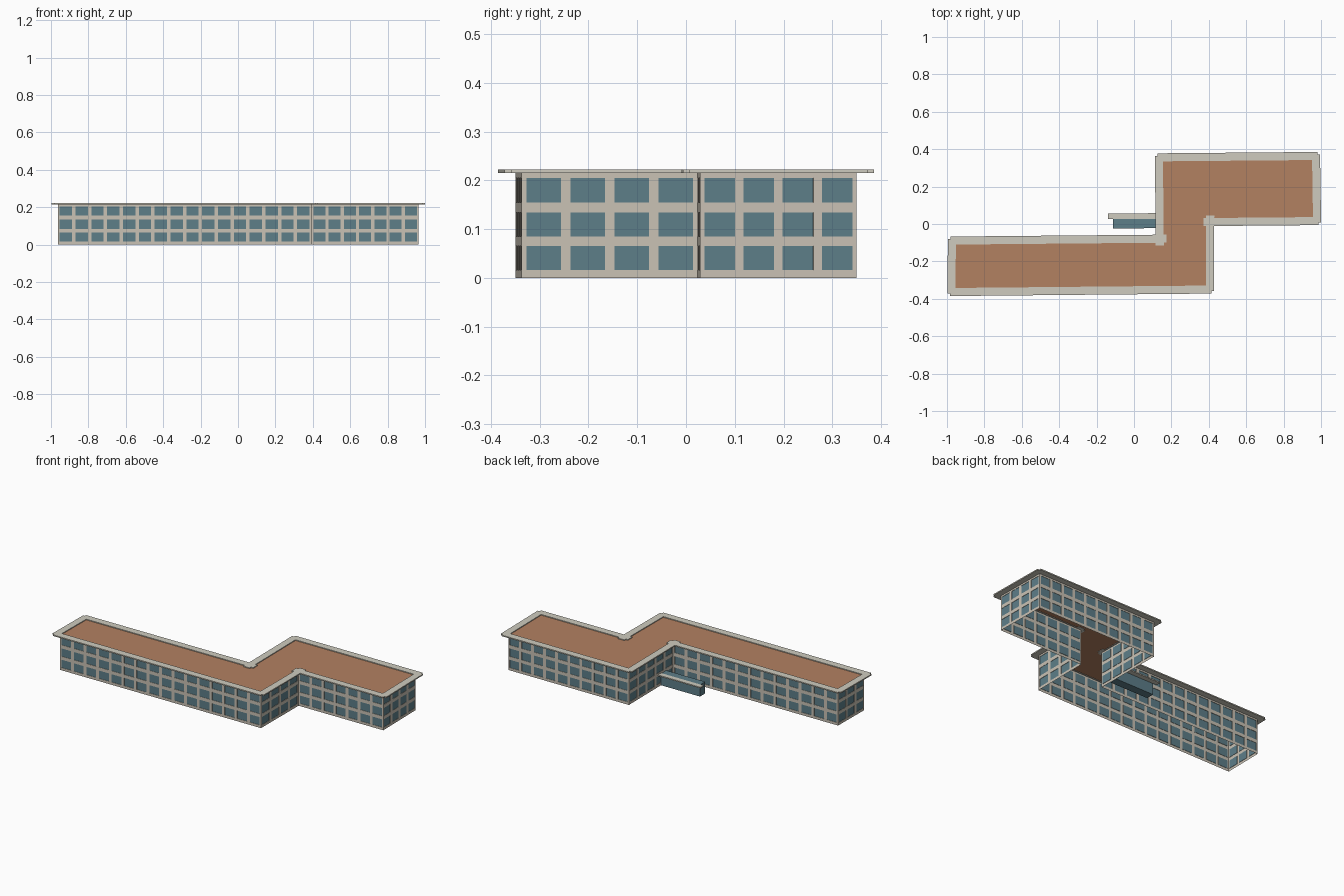
import bpy, bmesh
from mathutils import Vector

if "Cube" in bpy.data.objects:
    bpy.data.objects.remove(bpy.data.objects["Cube"])


def material(name, rgb):
    m = bpy.data.materials.new(name)
    m.diffuse_color = (*rgb, 1)
    m.use_nodes = True
    m.node_tree.nodes["Principled BSDF"].inputs["Base Color"].default_value = m.diffuse_color
    return m


STONE = material("stone", (0.59, 0.54, 0.46))
GLASS = material("glass", (0.11, 0.21, 0.25))
ROOF = material("roof_clay", (0.45, 0.22, 0.12))
TRIM = material("trim", (0.62, 0.60, 0.52))

# Wall footprint, counter-clockwise, with window bays along each wall
CORNERS = [Vector(p) for p in [(-0.963, -0.350), (0.392, -0.337), (0.394, 0.024), (0.965, 0.029),
                               (0.960, 0.350), (0.147, 0.343), (0.151, -0.092), (-0.960, -0.102)]]
BAYS = [16, 4, 7, 4, 10, 5, 13, 3]
LEVELS = [0, 0.016, 0.065, 0.085, 0.134, 0.155, 0.205, 0.217]
RECESS = 0.002


def finish(bm, name, mats):
    me = bpy.data.meshes.new(name)
    bm.to_mesh(me)
    bm.free()
    for m in mats:
        me.materials.append(m)
    ob = bpy.data.objects.new(name, me)
    bpy.context.collection.objects.link(ob)
    return ob


def prism(name, pts, z0, z1, mat):
    bm = bmesh.new()
    f = bm.faces.new([bm.verts.new((p[0], p[1], z0)) for p in pts])
    top = bmesh.ops.extrude_face_region(bm, geom=[f])
    vs = [v for v in top["geom"] if isinstance(v, bmesh.types.BMVert)]
    bmesh.ops.translate(bm, verts=vs, vec=(0, 0, z1 - z0))
    bmesh.ops.recalc_face_normals(bm, faces=bm.faces)
    return finish(bm, name, [mat])


def wall(name, a, b, bays):
    """Sheet wall with three rows of slightly recessed windows."""
    d = (b - a) / bays
    n = Vector((d.y, -d.x, 0)).normalized()
    cuts = [0]
    for i in range(bays):
        cuts += [i + 0.11, i + 0.89]
    cuts.append(bays)
    bm = bmesh.new()
    grid = [[bm.verts.new((*(a + d * c), z)) for z in LEVELS] for c in cuts]
    panes = []
    for i in range(len(cuts) - 1):
        for j in range(len(LEVELS) - 1):
            f = bm.faces.new((grid[i][j], grid[i + 1][j], grid[i + 1][j + 1], grid[i][j + 1]))
            if i % 2 and j % 2:
                panes.append(f)
    inner = bmesh.ops.extrude_discrete_faces(bm, faces=panes)["faces"]
    for f in inner:
        f.material_index = 1
        bmesh.ops.translate(bm, verts=f.verts, vec=-n * RECESS)
    finish(bm, name, [STONE, GLASS])


# Walls and overhanging eave strips, one per side
for i, bays in enumerate(BAYS):
    a, b = CORNERS[i], CORNERS[(i + 1) % 8]
    wall(f"wall_{i + 1}", a, b, bays)
    d = (b - a).normalized()
    n = Vector((d.y, -d.x))
    s, e = a - d * 0.022, b + d * 0.022
    prism(f"eave_{i + 1}", [s + n * 0.035, e + n * 0.035, e - n * 0.008, s - n * 0.008],
          0.215, 0.222, TRIM)

# Flat roof
bm = bmesh.new()
bm.faces.new([bm.verts.new((*p, 0.217)) for p in CORNERS])
finish(bm, "roof", [ROOF])

# Glazed entrance and its canopy edge in the rear corner
prism("entrance", [(-0.113, -0.024), (0.149, -0.022), (0.149, 0.028), (-0.113, 0.026)],
      0, 0.072, GLASS)
prism("entrance_canopy", [(-0.138, 0.026), (0.149, 0.028), (0.149, 0.058), (-0.138, 0.056)],
      0.068, 0.075, TRIM)
